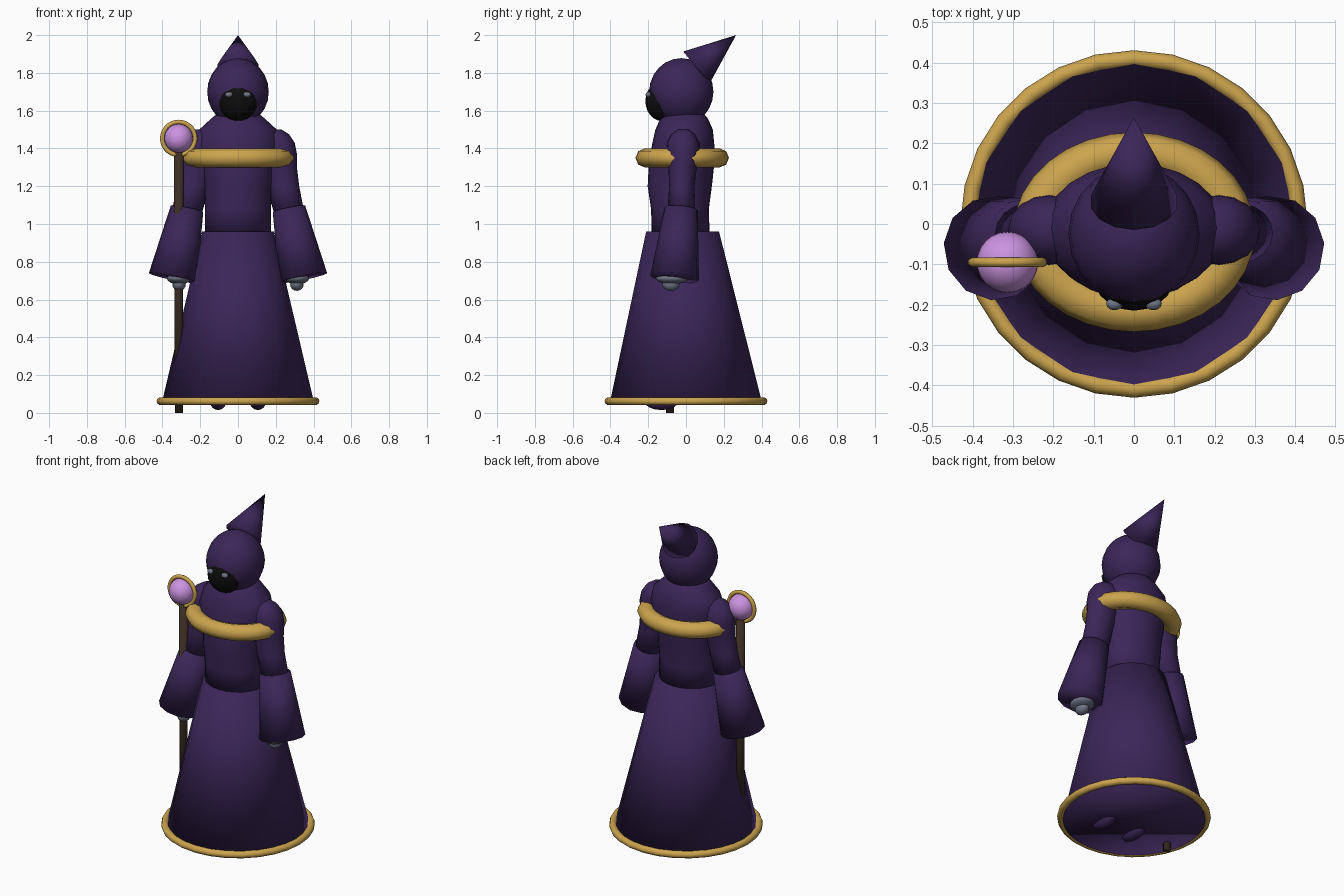
import bpy
import math
from mathutils import Vector

cube = bpy.data.objects.get("Cube")
if cube:
    bpy.data.objects.remove(cube, do_unlink=True)


def material(name, r, g, b):
    m = bpy.data.materials.new(name)
    m.use_nodes = True
    m.diffuse_color = (r, g, b, 1)
    shader = next(n for n in m.node_tree.nodes if n.type == 'BSDF_PRINCIPLED')
    shader.inputs["Base Color"].default_value = (r, g, b, 1)
    shader.inputs["Roughness"].default_value = 0.7
    return m


purple = material("robe_purple", 0.044, 0.019, 0.098)
gold = material("trim_gold", 0.6, 0.37, 0.075)
black = material("face_black", 0.004, 0.004, 0.004)
grey = material("skin_grey", 0.16, 0.18, 0.24)
brown = material("staff_brown", 0.045, 0.027, 0.018)
lilac = material("orb_lilac", 0.6, 0.29, 0.75)


def finish(name, mat):
    """Name, colour and smooth the object just added."""
    ob = bpy.context.object
    ob.name = name
    ob.data.materials.append(mat)
    bpy.ops.object.shade_smooth()
    return ob


def ball(name, mat, loc, radii, segs=20, rings=12):
    bpy.ops.mesh.primitive_uv_sphere_add(segments=segs, ring_count=rings, location=loc)
    bpy.context.object.scale = radii
    return finish(name, mat)


def frustum(name, mat, start, end, r1, r2, sides):
    a, b = Vector(start), Vector(end)
    bpy.ops.mesh.primitive_cone_add(vertices=sides, radius1=r1, radius2=r2,
                                    depth=(b - a).length, location=(a + b) / 2)
    bpy.context.object.rotation_euler = (b - a).to_track_quat('Z', 'Y').to_euler()
    return finish(name, mat)


def torus(name, mat, loc, major, minor, segs, sides, scale=(1, 1, 1), tilt=0):
    bpy.ops.mesh.primitive_torus_add(major_radius=major, minor_radius=minor,
                                     major_segments=segs, minor_segments=sides,
                                     location=loc, rotation=(tilt, 0, 0))
    bpy.context.object.scale = scale
    return finish(name, mat)


def loft(name, mat, rings, sides):
    """Skin level elliptical rings given as (x, y, z, rx, ry), top to bottom."""
    verts, faces = [], []
    for x, y, z, rx, ry in rings:
        for i in range(sides):
            a = math.tau * i / sides
            verts.append((x + rx * math.cos(a), y + ry * math.sin(a), z))
    for k in range(len(rings) - 1):
        for i in range(sides):
            j = (i + 1) % sides
            faces.append((k * sides + i, (k + 1) * sides + i,
                          (k + 1) * sides + j, k * sides + j))
    faces.append(tuple(range(sides)))
    faces.append(tuple(reversed(range(len(verts) - sides, len(verts)))))
    mesh = bpy.data.meshes.new(name)
    mesh.from_pydata(verts, [], faces)
    ob = bpy.data.objects.new(name, mesh)
    bpy.context.collection.objects.link(ob)
    bpy.ops.object.select_all(action='DESELECT')
    ob.select_set(True)
    bpy.context.view_layer.objects.active = ob
    return finish(name, mat)


# Robe: skirt, hem and torso
loft("skirt", purple, [(0, -0.018, 0.96, 0.19, 0.193), (0, 0, 0.045, 0.405, 0.405)], 16)
torus("hem_trim", gold, (0, 0, 0.062), 0.41, 0.021, 28, 10)
loft("torso", purple, [
    (0, -0.01, 1.6, 0.09, 0.09),
    (0, -0.01, 1.56, 0.14, 0.125),
    (0, -0.01, 1.5, 0.205, 0.152),
    (0, -0.015, 1.42, 0.225, 0.165),
    (0, -0.025, 1.3, 0.19, 0.173),
    (0, -0.033, 1.2, 0.18, 0.17),
    (0, -0.032, 1.08, 0.175, 0.153),
    (0, -0.028, 0.94, 0.175, 0.153)], 24)
torus("shoulder_band", gold, (0, -0.02, 1.35), 0.2, 0.05, 32, 8, (1.2, 0.99, 1))

# Hood, face and pointed tip
ball("hood", purple, (0, -0.025, 1.7), (0.163, 0.17, 0.178))
ball("face", black, (0, -0.125, 1.65), (0.103, 0.09, 0.105))
frustum("hood_tip", purple, (0, 0.055, 1.828), (0, 0.265, 2), 0.11, 0, 14)

# Paired parts
for side, s in (("left", 1), ("right", -1)):
    ball(side + "_eye", grey, (s * 0.048, -0.198, 1.685), (0.021, 0.016, 0.015), 12, 8)
    loft(side + "_upper_sleeve", purple, [
        (s * 0.2, -0.015, 1.5, 0.03, 0.03),
        (s * 0.205, -0.015, 1.475, 0.065, 0.062),
        (s * 0.21, -0.015, 1.43, 0.09, 0.085),
        (s * 0.212, -0.015, 1.37, 0.1, 0.088),
        (s * 0.218, -0.018, 1.3, 0.094, 0.075),
        (s * 0.238, -0.022, 1.2, 0.086, 0.067),
        (s * 0.275, -0.025, 1.04, 0.08, 0.075)], 16)
    frustum(side + "_cuff", purple, (s * 0.345, -0.06, 0.715),
            (s * 0.27, -0.025, 1.08), 0.13, 0.088, 12)
    ball(side + "_wrist", grey, (s * 0.312, -0.075, 0.713), (0.065, 0.085, 0.032), 12, 8)
    ball(side + "_fist", grey, (s * 0.312, -0.08, 0.682), (0.036, 0.046, 0.036), 12, 8)
    ball(side + "_foot", purple, (s * 0.105, -0.13, 0.062), (0.045, 0.09, 0.047), 14, 8)

# Staff with a ringed orb
frustum("staff", brown, (-0.313, -0.085, 0), (-0.313, -0.085, 1.4), 0.022, 0.027, 10)
ball("orb", lilac, (-0.314, -0.095, 1.453), (0.076, 0.076, 0.076), 24, 14)
torus("orb_ring", gold, (-0.314, -0.095, 1.453), 0.087, 0.012, 28, 8, tilt=math.pi / 2)
